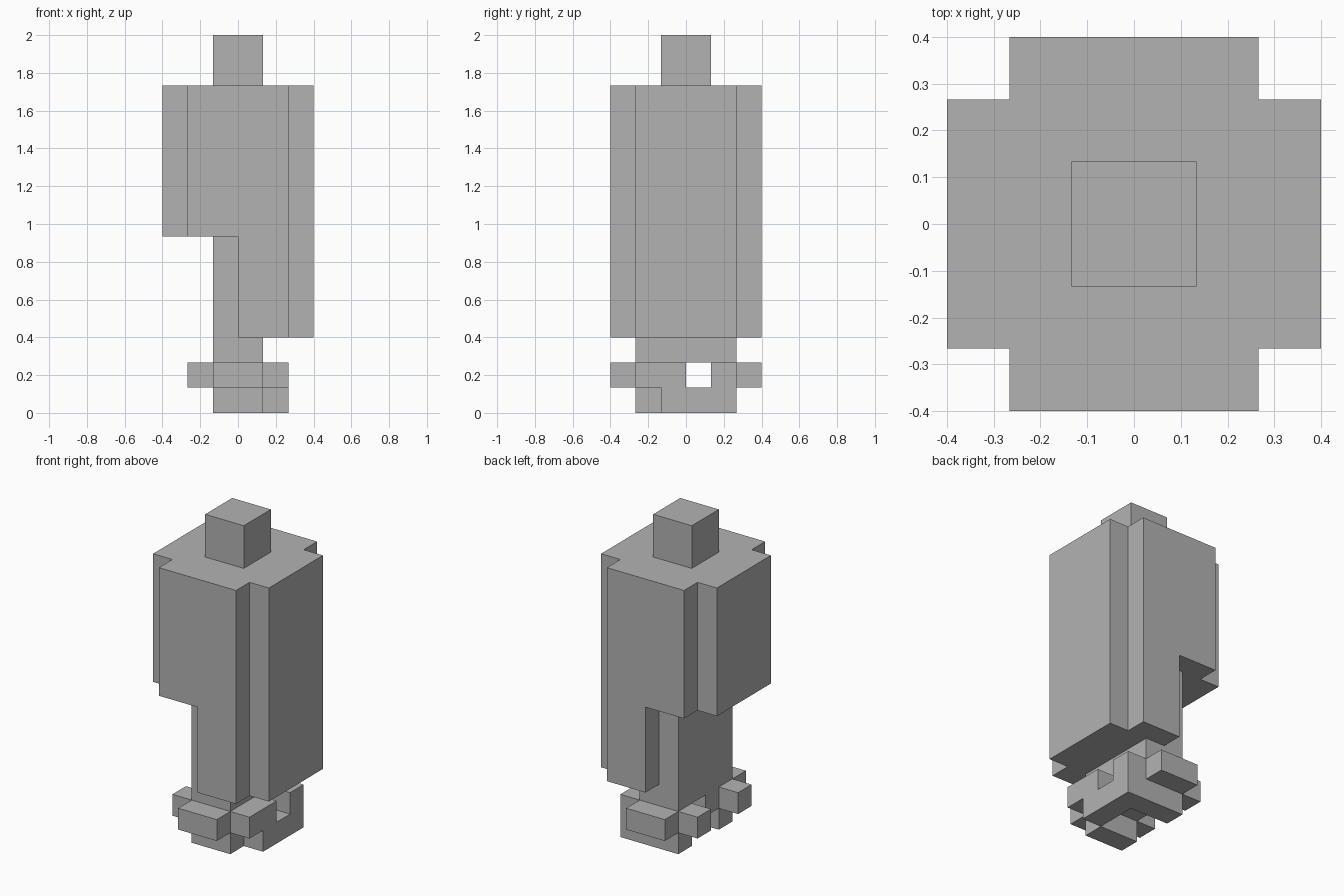
import bpy
import bmesh

cube = bpy.data.objects.get("Cube")
if cube:
    bpy.data.objects.remove(cube, do_unlink=True)

UNIT = 2 / 15  # edge of one block

grey = bpy.data.materials.new("plain_grey")
grey.use_nodes = True
grey.diffuse_color = (0.45, 0.45, 0.45, 1)
grey.node_tree.nodes["Principled BSDF"].inputs["Base Color"].default_value = grey.diffuse_color


def slab(name, outline, bottom, top):
    """Extrude a plan outline, given in block units, between two heights."""
    bm = bmesh.new()
    verts = [bm.verts.new((x * UNIT, y * UNIT, bottom * UNIT)) for x, y in outline]
    face = bm.faces.new(verts)
    lifted = bmesh.ops.extrude_face_region(bm, geom=[face], use_keep_orig=True)["geom"]
    bmesh.ops.translate(bm, vec=(0, 0, (top - bottom) * UNIT),
                        verts=[v for v in lifted if isinstance(v, bmesh.types.BMVert)])
    bmesh.ops.recalc_face_normals(bm, faces=bm.faces)
    mesh = bpy.data.meshes.new(name)
    bm.to_mesh(mesh)
    bm.free()
    mesh.materials.append(grey)
    obj = bpy.data.objects.new(name, mesh)
    bpy.context.collection.objects.link(obj)
    return obj


def rect(x, y):
    return [(-x, -y), (x, -y), (x, y), (-x, y)]


# Right-hand half of the notched cross plan, from front to back
half_cross = [(2, -3), (2, -2), (3, -2), (3, 2), (2, 2), (2, 3)]
cross = half_cross + [(-x, -y) for x, y in half_cross]

# Top block and body
slab("top_block", rect(1, 1), 13, 15)
slab("upper_body", cross, 7, 13)
slab("lower_body", [(-1, -2), (0, -2), (0, -3)] + half_cross
     + [(0, 3), (0, 2), (-1, 2)], 3, 7)
slab("neck", rect(1, 2), 2, 3)

# Collar in two pieces with a gap between them
slab("front_collar", [(-1, -3), (1, -3), (1, -2), (2, -2), (2, 0), (-1, 0),
                      (-1, -1), (-2, -1), (-2, -2), (-1, -2)], 1, 2)
slab("back_collar", [(-2, 1), (2, 1), (2, 2), (1, 2), (1, 3), (-1, 3),
                     (-1, 2), (-2, 2)], 1, 2)

# Feet around an open recess
slab("front_foot", [(-1, -2), (1, -2), (1, -1), (-1, -1)], 0, 1)
slab("corner_foot", [(1, -1), (2, -1), (2, 2), (-1, 2), (-1, 1), (1, 1)], 0, 1)
